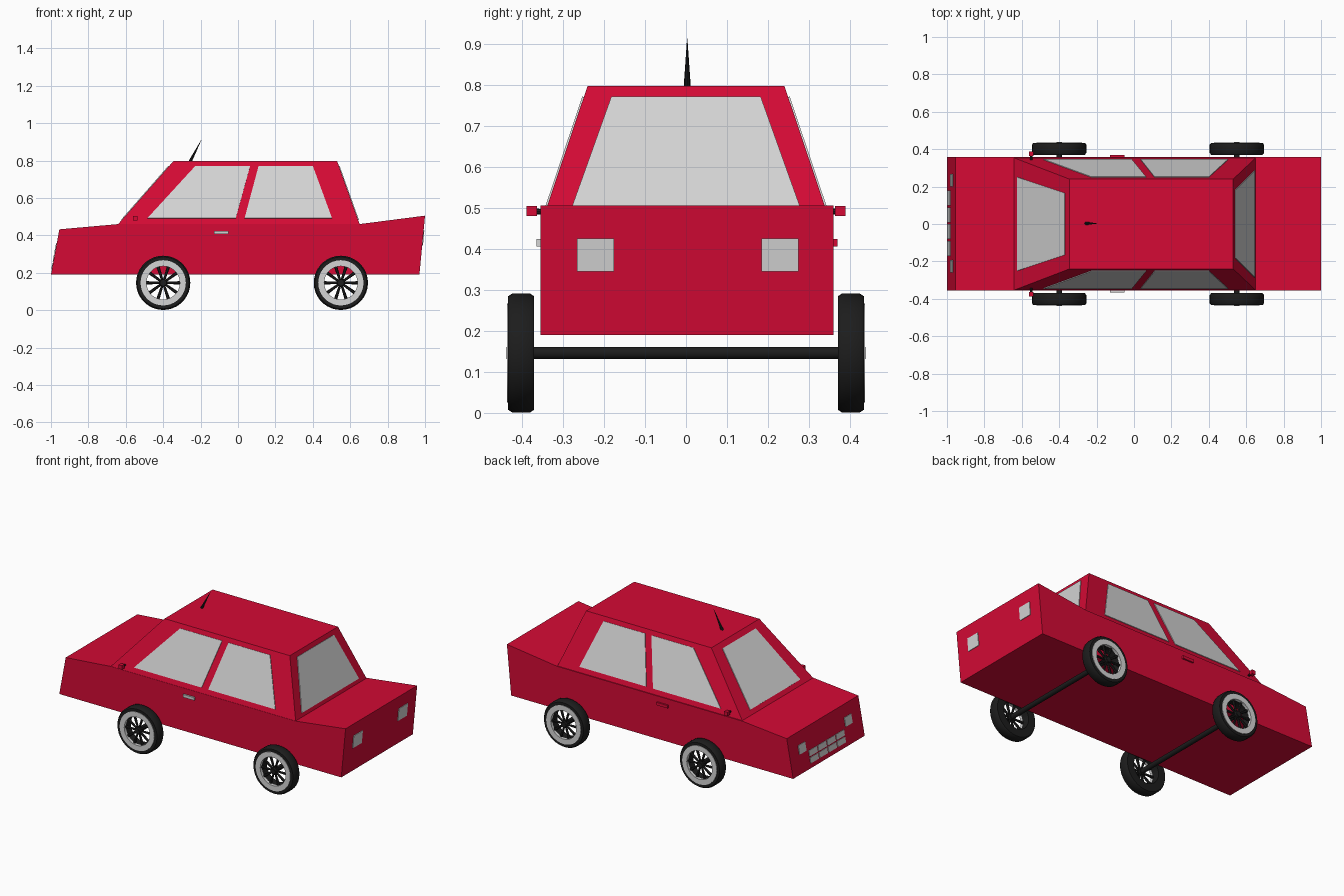
import bpy, bmesh, math
from mathutils import Vector, Matrix

cube = bpy.data.objects.get("Cube")
if cube:
    bpy.data.objects.remove(cube, do_unlink=True)


def material(name, color):
    m = bpy.data.materials.new(name)
    m.use_nodes = True
    m.diffuse_color = (*color, 1)
    m.node_tree.nodes["Principled BSDF"].inputs["Base Color"].default_value = (*color, 1)
    return m


RED = material("red paint", (0.66, 0.003, 0.035))
GLASS = material("pale grey", (0.66, 0.66, 0.66))
BLACK = material("black rubber", (0.012, 0.012, 0.012))


def finish(name, bm, mat, smooth=False):
    bmesh.ops.recalc_face_normals(bm, faces=bm.faces)
    mesh = bpy.data.meshes.new(name)
    bm.to_mesh(mesh)
    bm.free()
    mesh.materials.append(mat)
    obj = bpy.data.objects.new(name, mesh)
    bpy.context.collection.objects.link(obj)
    if smooth:
        bpy.ops.object.select_all(action='DESELECT')
        obj.select_set(True)
        bpy.context.view_layer.objects.active = obj
        bpy.ops.object.shade_smooth_by_angle(angle=math.radians(35))
    return obj


def loft(name, a, b, mat):
    """Solid between two matching outlines."""
    bm = bmesh.new()
    va, vb = [[bm.verts.new(p) for p in pts] for pts in (a, b)]
    bm.faces.new(va)
    bm.faces.new(vb)
    for i in range(len(va)):
        j = (i + 1) % len(va)
        bm.faces.new((va[i], va[j], vb[j], vb[i]))
    return finish(name, bm, mat)


def plate(name, pts, out, mat, thick=0.004):
    """Thin panel lying on a surface, raised towards out."""
    pts = [Vector(p) for p in pts]
    n = (pts[1] - pts[0]).cross(pts[2] - pts[0]).normalized()
    if n.dot(Vector(out)) < 0:
        n = -n
    return loft(name, [p - n * 0.002 for p in pts], [p + n * thick for p in pts], mat)


def box(name, center, size, mat):
    bm = bmesh.new()
    bmesh.ops.create_cube(bm, size=1, matrix=Matrix.Translation(center) @ Matrix.Diagonal((*size, 1)))
    return finish(name, bm, mat)


def rod(name, a, b, r1, r2, mat, sides=12):
    a, b = Vector(a), Vector(b)
    d = b - a
    bm = bmesh.new()
    bmesh.ops.create_cone(bm, cap_ends=True, segments=sides, radius1=r1, radius2=r2, depth=d.length,
                          matrix=Matrix.Translation((a + b) / 2) @ d.to_track_quat('Z', 'Y').to_matrix().to_4x4())
    return finish(name, bm, mat, True)


def lathe(name, profile, x, z, mat, sides=36):
    """Turn a closed (radius, y) profile around an axle along y."""
    bm = bmesh.new()
    rings = []
    for i in range(sides):
        t = math.tau * i / sides
        rings.append([bm.verts.new((x + r * math.cos(t), y, z + r * math.sin(t))) for r, y in profile])
    n = len(profile)
    for i in range(sides):
        p, q = rings[i], rings[(i + 1) % sides]
        for k in range(n):
            m = (k + 1) % n
            bm.faces.new((p[k], p[m], q[m], q[k]))
    return finish(name, bm, mat, True)


# Lower body, extruded from the side profile
profile = [(-1, 0.19), (0.97, 0.19), (1, 0.505), (0.65, 0.46), (-0.64, 0.46), (-0.955, 0.432)]
loft("body", [(x, -0.355, z) for x, z in profile], [(x, 0.359, z) for x, z in profile], RED)

# Cabin
BASE, ROOF = 0.455, 0.797


def rect(x0, x1, y, z):
    return [(x0, -y, z), (x1, -y, z), (x1, y, z), (x0, y, z)]


loft("cabin", rect(-0.645, 0.652, 0.355, BASE), rect(-0.345, 0.53, 0.24, ROOF), RED)


def slope(z, low, high):
    return low + (high - low) * (z - BASE) / (ROOF - BASE)


# Side windows
side_windows = {
    "front_side_window": [(-0.485, 0.49), (-0.012, 0.49), (0.065, 0.77), (-0.228, 0.77)],
    "rear_side_window": [(0.035, 0.49), (0.503, 0.49), (0.4, 0.77), (0.11, 0.77)],
}
for name, pts in side_windows.items():
    for s, side in ((-1, "near"), (1, "far")):
        plate(f"{name}_{side}", [(x, s * slope(z, 0.355, 0.24), z) for x, z in pts], (0, s, 0), GLASS)

# Windscreen and rear window
for name, low, high, out in (("windscreen", -0.645, -0.345, -1), ("rear_window", 0.652, 0.53, 1)):
    z0, z1 = 0.482, 0.77
    w0, w1 = (0.25, 0.165) if out < 0 else (0.285, 0.182)
    plate(name, [(slope(z0, low, high), -w0, z0), (slope(z0, low, high), w0, z0),
                 (slope(z1, low, high), w1, z1), (slope(z1, low, high), -w1, z1)], (out, 0, 0), GLASS)


# Lights and grille on the sloping end faces
def end_panel(name, y, z, w, h, front):
    def px(v):
        return -1 + (v - 0.19) * 0.186 if front else 0.97 + (v - 0.19) * 0.095
    a, b = z - h / 2, z + h / 2
    plate(name, [(px(a), y - w / 2, a), (px(a), y + w / 2, a), (px(b), y + w / 2, b), (px(b), y - w / 2, b)],
          (-1 if front else 1, 0, 0), GLASS)


for s in (-1, 1):
    end_panel("tail_light", 0.004 + s * 0.225, 0.385, 0.09, 0.08, False)
    end_panel("headlight", 0.004 + s * 0.23, 0.33, 0.068, 0.055, True)
for row in range(2):
    for col in range(4):
        end_panel("grille_cell", 0.004 + (col - 1.5) * 0.09, 0.235 + row * 0.042, 0.08, 0.034, True)

# Door handles and wing mirrors
for s, mat in ((-1, GLASS), (1, RED)):
    box("door_handle", (-0.09, 0.002 + s * 0.36, 0.415), (0.078, 0.014, 0.018), mat)
    rod("mirror_stalk", (-0.55, s * 0.335, 0.488), (-0.55, s * 0.37, 0.492), 0.007, 0.007, BLACK, 8)
    box("wing_mirror", (-0.55, s * 0.376, 0.492), (0.024, 0.025, 0.025), RED)

# Aerial
rod("aerial", (-0.258, 0.003, 0.79), (-0.195, 0.003, 0.912), 0.009, 0.0005, BLACK, 8)

# Axles and wheels
HUB_Z = 0.146
tyre = [(0.09, 0.37), (0.138, 0.37), (0.145, 0.38), (0.145, 0.424), (0.138, 0.434), (0.09, 0.434)]
rim = [(0.089, 0.42), (0.121, 0.42), (0.121, 0.437), (0.089, 0.437)]
for x in (-0.4, 0.55):
    rod("axle", (x, -0.438, HUB_Z), (x, 0.438, HUB_Z), 0.015, 0.015, BLACK, 16)
    for s in (-1, 1):
        lathe("tyre", [(r, s * y) for r, y in tyre], x, HUB_Z, BLACK)
        lathe("rim", [(r, s * y) for r, y in rim], x, HUB_Z, GLASS)
        rod("hub", (x, s * 0.4, HUB_Z), (x, s * 0.436, HUB_Z), 0.022, 0.018, BLACK, 16)
        for i in range(10):
            t = math.tau * i / 10
            c, d = math.cos(t), math.sin(t)
            rod("spoke", (x + 0.012 * c, s * 0.42, HUB_Z + 0.012 * d),
                (x + 0.093 * c, s * 0.42, HUB_Z + 0.093 * d), 0.006, 0.009, BLACK, 6)
